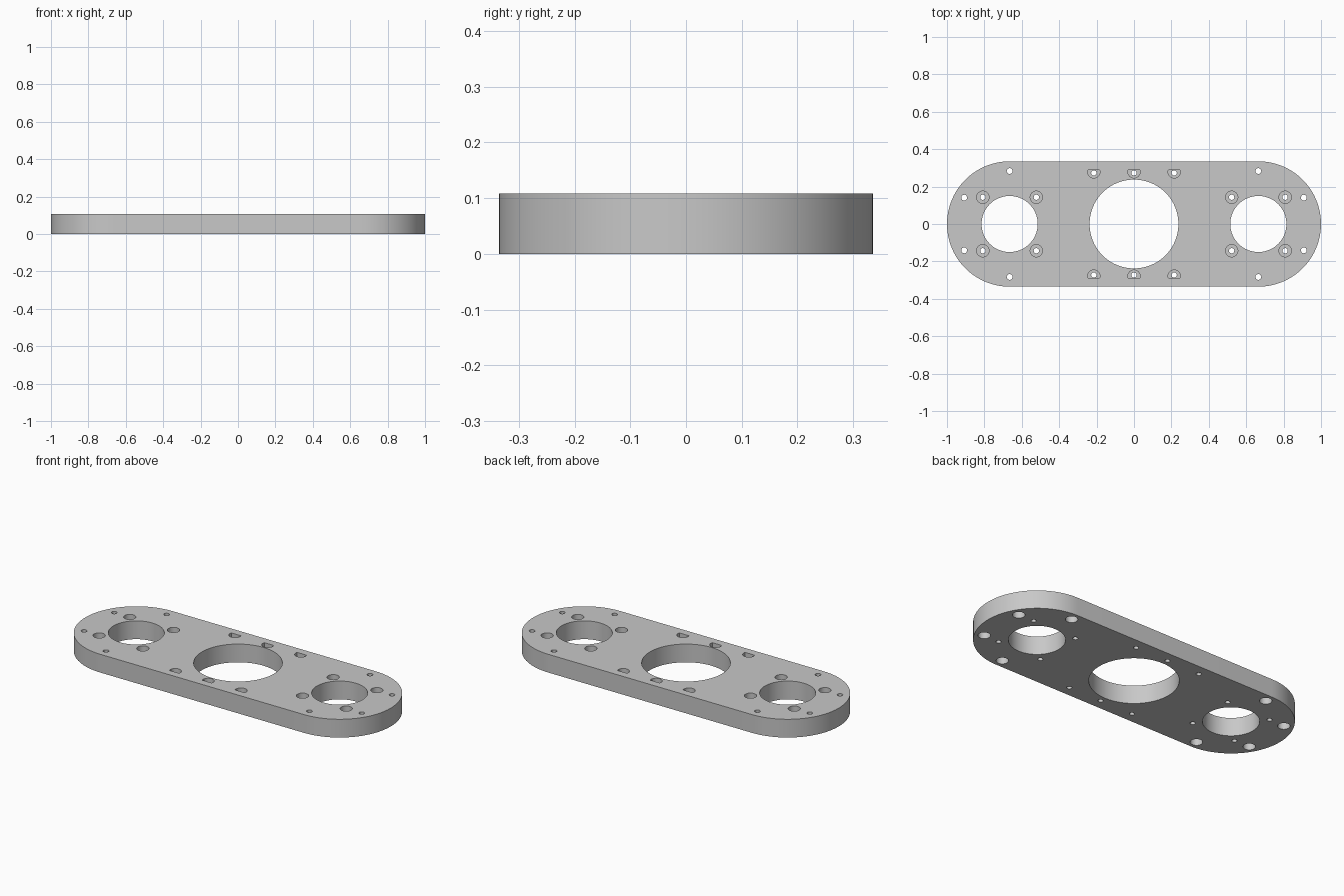
import bpy
import bmesh
from math import cos, sin, pi, sqrt, radians

if "Cube" in bpy.data.objects:
    bpy.data.objects.remove(bpy.data.objects["Cube"], do_unlink=True)

THICK = 0.108        # plate thickness
END_R = 0.335        # rounded end radius
END_X = 1 - END_R    # centre of each rounded end
BORE_R, PIN_R = 0.033, 0.014
DEPTH = 0.055        # counterbore depth
SIGNS = (-1, 1)


def arc(x, y, r, start, end, steps):
    return [(x + r * cos(start + (end - start) * i / steps),
             y + r * sin(start + (end - start) * i / steps))
            for i in range(steps + 1)]


def circle(x, y, r, steps=32):
    return arc(x, y, r, 0, 2 * pi, steps)[:-1]


def d_shape(x, y, r, flat, side):
    # circle with its outer side cut off at the given offset from its centre
    a = pi / 2 - math_angle(flat, r)
    pts = arc(x, 0, r, pi - a, 2 * pi + a, 24)
    return [(px, side * (y + py)) for px, py in pts][::side]


def math_angle(flat, r):
    from math import atan2
    return pi / 2 - atan2(flat, sqrt(r * r - flat * flat))


def prism(bm, outline, z0, z1):
    bottom = [bm.verts.new((x, y, z0)) for x, y in outline]
    top = [bm.verts.new((x, y, z1)) for x, y in outline]
    bm.faces.new(bottom[::-1])
    bm.faces.new(top)
    for i in range(len(outline)):
        j = (i + 1) % len(outline)
        bm.faces.new((bottom[i], bottom[j], top[j], top[i]))


def make_object(name, prisms):
    bm = bmesh.new()
    for outline, z0, z1 in prisms:
        prism(bm, outline, z0, z1)
    bmesh.ops.recalc_face_normals(bm, faces=bm.faces)
    mesh = bpy.data.meshes.new(name)
    bm.to_mesh(mesh)
    bm.free()
    obj = bpy.data.objects.new(name, mesh)
    bpy.context.collection.objects.link(obj)
    return obj


# Plate with two round ends
outline = (arc(END_X, 0, END_R, -pi / 2, pi / 2, 48)
           + arc(-END_X, 0, END_R, pi / 2, 3 * pi / 2, 48))
plate = make_object("mounting_plate", [(outline, 0, THICK)])

grey = bpy.data.materials.new("plain_grey")
grey.use_nodes = True
colour = (0.58, 0.58, 0.58, 1)
grey.diffuse_color = colour
grey.node_tree.nodes["Principled BSDF"].inputs["Base Color"].default_value = colour
plate.data.materials.append(grey)

LOW, HIGH = -0.05, THICK + 0.05
holes = [(circle(0, 0, 0.2375, 96), LOW, HIGH)]
bores = []
for sx in SIGNS:
    # Large opening in each end
    holes.append((circle(sx * END_X, 0, 0.15, 72), LOW, HIGH))
    for sy in SIGNS:
        # Screw holes around the opening, counterbored from the top
        for dx in (-0.143, 0.143):
            x, y = sx * END_X + dx, sy * 0.143
            holes.append((circle(x, y, PIN_R), LOW, HIGH))
            bores.append((circle(x, y, BORE_R), THICK - DEPTH, HIGH))
        # Rim holes, counterbored from underneath
        for x, y in ((0.908, 0.141), (END_X, 0.283)):
            holes.append((circle(sx * x, sy * y, 0.0155), LOW, HIGH))
            bores.append((circle(sx * x, sy * y, BORE_R), LOW, DEPTH))
# Side rows of D-shaped counterbores
for side in SIGNS:
    for x in (-0.215, 0, 0.215):
        holes.append((circle(x, side * 0.273, PIN_R), LOW, HIGH))
        bores.append((d_shape(x, 0.279, BORE_R, 0.011, side), THICK - DEPTH, HIGH))

# Cut the plate, then bake the result and drop the cutters
cutters = [make_object("bore_cutter", bores), make_object("hole_cutter", holes)]
for cutter in cutters:
    cutter.hide_render = True
    mod = plate.modifiers.new(cutter.name, 'BOOLEAN')
    mod.operation = 'DIFFERENCE'
    mod.solver = 'EXACT'
    mod.object = cutter

bpy.ops.object.select_all(action='DESELECT')
bpy.context.view_layer.objects.active = plate
plate.select_set(True)
for cutter in cutters:
    bpy.ops.object.modifier_apply(modifier=cutter.name)
    bpy.data.objects.remove(cutter, do_unlink=True)
bpy.ops.object.shade_smooth_by_angle(angle=radians(30))
